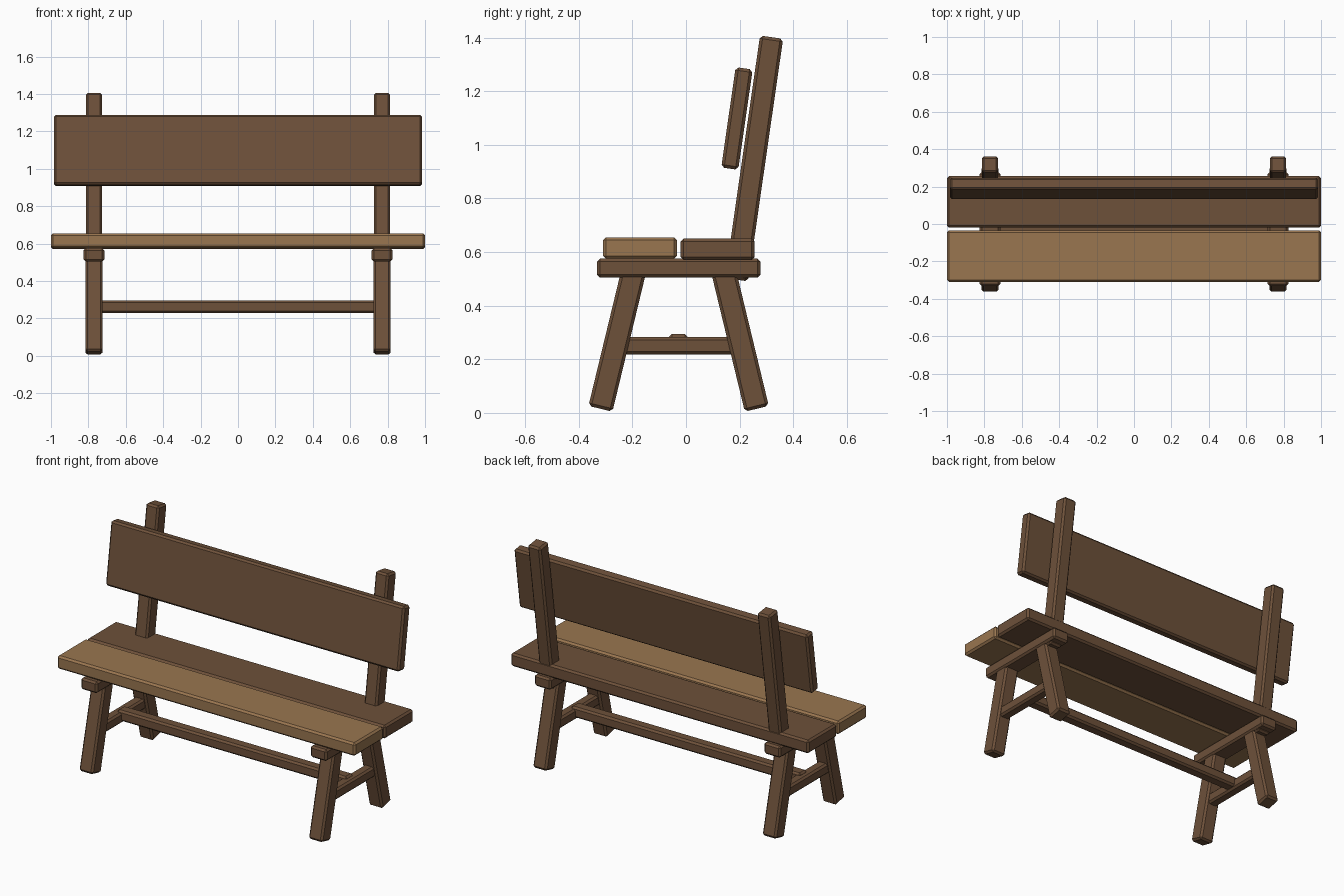
import bpy, bmesh
from math import radians
from mathutils import Matrix

cube = bpy.data.objects.get("Cube")
if cube:
    bpy.data.objects.remove(cube, do_unlink=True)


def make_material(name, rgb):
    mat = bpy.data.materials.new(name)
    mat.use_nodes = True
    color = (*rgb, 1.0)
    mat.diffuse_color = color
    mat.node_tree.nodes["Principled BSDF"].inputs["Base Color"].default_value = color
    return mat


dark_wood = make_material("dark wood", (0.155, 0.082, 0.042))
light_wood = make_material("light wood", (0.32, 0.18, 0.08))


def timber(name, center, size, tilt=0.0, mat=dark_wood, bevel=0.011):
    """Chamfered plank, tilted by degrees towards +y at its top."""
    bm = bmesh.new()
    bmesh.ops.create_cube(bm, size=1.0, matrix=Matrix.Diagonal((*size, 1.0)))
    mesh = bpy.data.meshes.new(name)
    bm.to_mesh(mesh)
    bm.free()
    mesh.materials.append(mat)
    obj = bpy.data.objects.new(name, mesh)
    bpy.context.collection.objects.link(obj)
    obj.location = center
    obj.rotation_euler.x = radians(-tilt)
    mod = obj.modifiers.new("chamfer", "BEVEL")
    mod.width = bevel
    mod.segments = 1
    return obj


# Seat planks and backrest
timber("front_seat_plank", (0, -0.172, 0.615), (2.0, 0.276, 0.08), mat=light_wood)
timber("back_seat_plank", (0, 0.118, 0.61), (2.0, 0.276, 0.08))
timber("backrest", (0, 0.19, 1.098), (1.97, 0.064, 0.378), tilt=8.2)

# Long rail between the two side frames
timber("long_rail", (0, -0.028, 0.262), (1.54, 0.07, 0.065))

# Side frames
for side, s in (("right", -1), ("left", 1)):
    x = s * 0.77
    timber(f"{side}_seat_beam", (x, -0.027, 0.54), (0.11, 0.61, 0.07))
    timber(f"{side}_front_leg", (x, -0.257, 0.272), (0.092, 0.092, 0.528), tilt=13.6)
    timber(f"{side}_back_leg", (x, 0.202, 0.272), (0.092, 0.092, 0.528), tilt=-13.6)
    timber(f"{side}_cross_rail", (x, -0.028, 0.25), (0.065, 0.46, 0.065))
    timber(f"{side}_back_post", (x, 0.254, 0.949), (0.087, 0.087, 0.914), tilt=8.2)
